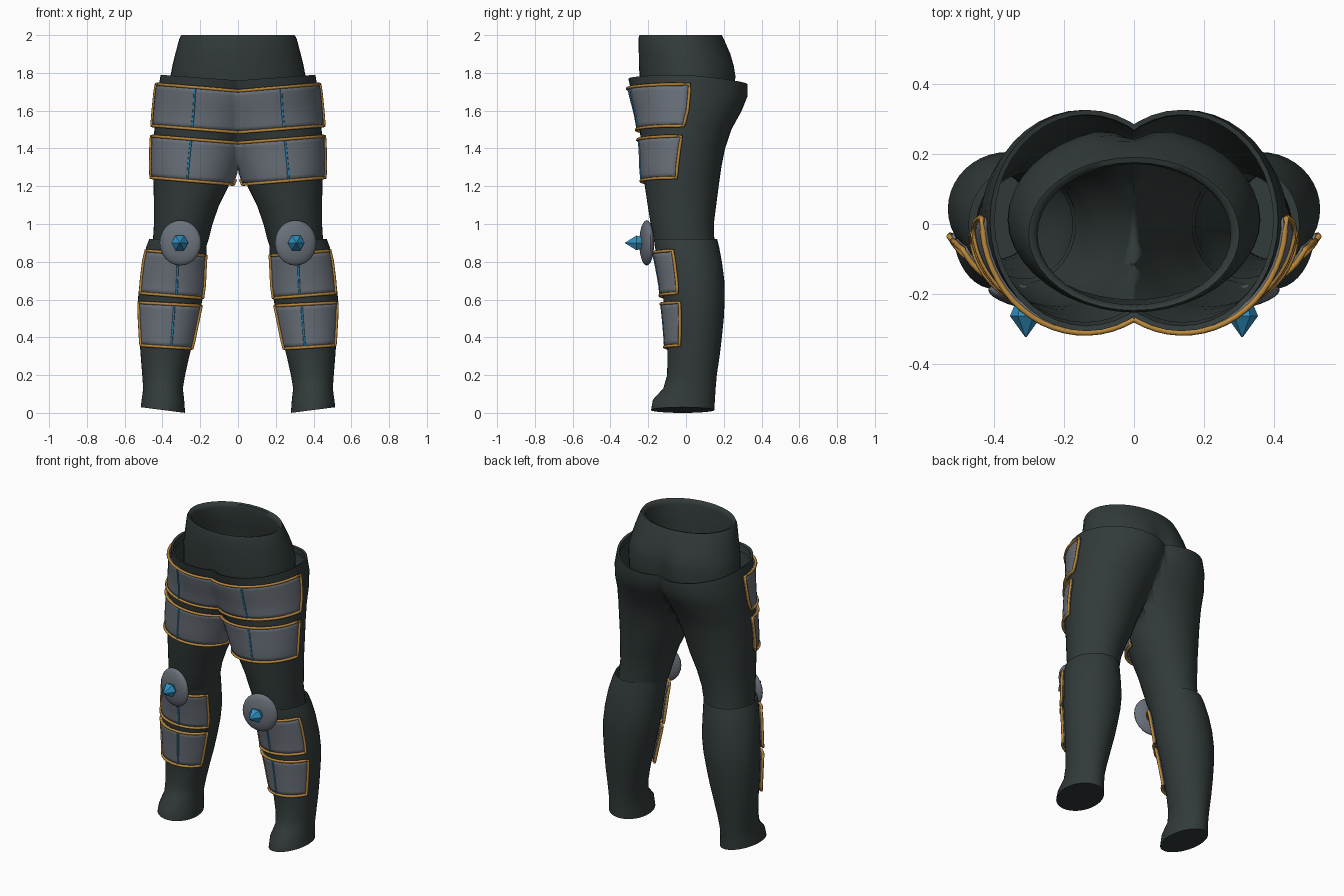
import bpy, bmesh, math
from mathutils import Vector

if "Cube" in bpy.data.objects:
    bpy.data.objects.remove(bpy.data.objects["Cube"])


def material(name, rgb):
    m = bpy.data.materials.new(name)
    m.diffuse_color = (*rgb, 1)
    m.use_nodes = True
    m.node_tree.nodes["Principled BSDF"].inputs["Base Color"].default_value = m.diffuse_color
    return m


DARK = material("dark_cloth", (0.032, 0.043, 0.042))
STEEL = material("steel", (0.145, 0.165, 0.195))
GOLD = material("gold_trim", (0.50, 0.25, 0.045))
BLUE = material("blue_crystal", (0.03, 0.28, 0.53))

# Cross-sections of the +x leg: z, inner x, outer x, front y, back y
THIGH = [(1.79, -.14, .41, -.305, .325), (1.70, -.14, .425, -.288, .325),
         (1.60, -.11, .435, -.262, .295), (1.50, -.07, .443, -.245, .24),
         (1.40, -.025, .448, -.235, .207), (1.30, .015, .45, -.23, .187),
         (1.20, .05, .447, -.218, .173), (1.10, .10, .445, -.203, .16),
         (1.00, .135, .445, -.187, .147), (.92, .155, .45, -.172, .15),
         (.86, .175, .45, -.155, .15)]
CALF = [(.92, .165, .47, -.17, .165), (.88, .166, .485, -.165, .175),
        (.80, .17, .505, -.148, .19), (.70, .174, .52, -.13, .203),
        (.60, .188, .53, -.12, .205), (.50, .21, .527, -.11, .20),
        (.40, .232, .522, -.102, .19), (.30, .258, .515, -.098, .178),
        (.20, .28, .507, -.10, .163), (.13, .292, .502, -.12, .157),
        (.07, .285, .51, -.175, .153), (0, .28, .515, -.185, .15)]


def section(table, z):
    """Centre and radii of the leg at height z."""
    z = min(max(z, table[-1][0]), table[0][0])
    for a, b in zip(table, table[1:]):
        if z >= b[0]:
            k = (a[0] - z) / (a[0] - b[0])
            xi, xo, yf, yb = [p + (q - p) * k for p, q in zip(a[1:], b[1:])]
            return (xi + xo) / 2, (yf + yb) / 2, (xo - xi) / 2, (yb - yf) / 2


def on_leg(table, z, t, d=0.0):
    """Point on the leg, t turning from the front towards +x, raised by d."""
    cx, cy, rx, ry = section(table, z)
    return Vector((cx + (rx + d) * math.sin(t), cy - (ry + d) * math.cos(t), z))


def finish(name, bm, mat, mirror=True, smooth=True, angle=40):
    me = bpy.data.meshes.new(name)
    bm.to_mesh(me)
    bm.free()
    me.materials.append(mat)
    ob = bpy.data.objects.new(name, me)
    bpy.context.collection.objects.link(ob)
    if smooth:
        bpy.ops.object.select_all(action='DESELECT')
        ob.select_set(True)
        bpy.context.view_layer.objects.active = ob
        bpy.ops.object.shade_smooth_by_angle(angle=math.radians(angle))
    if mirror:
        ob.modifiers.new("mirror", 'MIRROR')
    return ob


def grid(rows, closed=False, cap=False):
    """Skin rows of points, top row first."""
    bm = bmesh.new()
    vs = [[bm.verts.new(p) for p in r] for r in rows]
    n = len(rows[0])
    for a, b in zip(vs, vs[1:]):
        for j in range(n if closed else n - 1):
            k = (j + 1) % n
            bm.faces.new((a[j], b[j], b[k], a[k]))
    if cap:
        bm.faces.new(vs[-1][::-1])
    return bm


def tube(name, pts, r, mat, closed=False, sides=6):
    """Thin rod along a line of points."""
    n, rows = len(pts), []
    for i, p in enumerate(pts):
        a = pts[(i - 1) % n] if closed or i else p
        b = pts[(i + 1) % n] if closed or i < n - 1 else p
        t = (b - a).normalized()
        side = t.cross(Vector((.3, -1, .1)))
        side = (side if side.length > .05 else t.orthogonal()).normalized()
        up = t.cross(side)
        rows.append([p + r * (math.cos(q) * side + math.sin(q) * up)
                     for q in (2 * math.pi * s / sides for s in range(sides))])
    if closed:
        rows.append(rows[0])
    bm = grid(rows, True)
    bmesh.ops.remove_doubles(bm, verts=bm.verts, dist=1e-5)
    bmesh.ops.recalc_face_normals(bm, faces=bm.faces)
    finish(name, bm, mat, angle=70)


TURN = [2 * math.pi * i / 40 for i in range(40)]

# Waistband: outer wall rolled over the rim into the inner wall,
# as z, half width, front y, back y, depth of the rear crease
waist = [(1.66, .36, -.235, .26, .05), (1.78, .358, -.245, .275, .04),
         (1.84, .347, -.25, .262, .022), (1.90, .332, -.25, .24, .006),
         (1.98, .311, -.252, .20, 0), (2.0, .300, -.246, .19, 0),
         (1.995, .283, -.236, .175, 0), (1.97, .275, -.23, .17, 0),
         (1.85, .30, -.225, .20, 0), (1.70, .325, -.215, .22, 0)]
rows = []
for z, rx, yf, yb, crease in waist:
    row = []
    for t in TURN:
        x = rx * math.sin(t)
        y = (yf + yb) / 2 - (yb - yf) / 2 * math.cos(t)
        if y > 0:
            y -= crease * math.exp(-(x / .05) ** 2)
        row.append((x, y, z))
    rows.append(row)
bm = grid(rows, True)
bmesh.ops.recalc_face_normals(bm, faces=bm.faces)
finish("waistband", bm, DARK, mirror=False, angle=60)

# Thighs: lip turned inwards at the top, joined along the centre plane
rows = []
for z, d in [(1.74, -.016), (1.785, -.014)] + [(r[0], 0) for r in THIGH]:
    row = []
    for t in TURN:
        p = on_leg(THIGH, z, t, d)
        w = min(max((z - 1.6) / .19, 0), 1)
        p.z -= w * (.03 * (1 - p.x / .41) + .03 * max(p.y, 0) / .33)
        row.append(p)
    rows.append(row)
bm = grid(rows, True)
bmesh.ops.bisect_plane(bm, geom=bm.verts[:] + bm.edges[:] + bm.faces[:],
                       plane_co=(0, 0, 0), plane_no=(1, 0, 0), clear_inner=True)
finish("thighs", bm, DARK, angle=50)

# Lower legs with a slanted closed sole
rows = [[on_leg(CALF, r[0], t) for t in TURN] for r in CALF]
for p in rows[-1]:
    p.z = .03 * (p.x - .28) / .235
finish("lower_legs", grid(rows, True, cap=True), DARK, angle=50)


def plate(name, table, top, bottom, t_in, t_out, tilt, seam):
    """Curved armour plate with gold edging and a blue seam."""
    nr, nc, d = 8, 18, .014

    def tilted(z, t, h):
        p = on_leg(table, z, t, h)
        cx, _, rx, _ = section(table, z)
        p.x = max(p.x, .0)
        p.z -= tilt * min(max((cx + rx - p.x) / min(2 * rx, cx + rx), 0), 1)
        return p

    rows, edge = [], []
    for i in range(nr + 1):
        k = i / nr
        z = top + (bottom - top) * k
        cx, _, rx, _ = section(table, z)
        a = t_in
        if cx < rx + d:                       # stop at the centre plane
            a = max(a, -math.asin(cx / (rx + d)))
        b = t_out - .06 * k
        ts = [a + (b - a) * j / nc for j in range(nc + 1)]
        rows.append([tilted(z, t, d) for t in ts])
        edge.append([tilted(z, t, d + .001) for t in ts])
    ob = finish(name, grid(rows), STEEL)
    s = ob.modifiers.new("thickness", 'SOLIDIFY')
    s.thickness, s.offset = .013, -1
    # Gold edging, left out where both plates meet in the middle
    inner = [r[0] for r in edge[:-1] if r[0].x > .008]
    loop = inner + edge[-1] + [r[-1] for r in edge[-2:0:-1]] + edge[0][::-1]
    whole = len(inner) == nr
    if whole:
        loop.pop()
    tube(name + "_trim", loop, .0085, GOLD, closed=whole)
    line = [tilted(top + (bottom - top) * i / nr,
                   seam[0] + (seam[1] - seam[0]) * i / nr, d) for i in range(nr + 1)]
    tube(name + "_seam", line, .0055, BLUE)


plate("upper_thigh_plate", THIGH, 1.74, 1.52, -1.45, 1.58, .035, (.31, .23))
plate("lower_thigh_plate", THIGH, 1.465, 1.245, -1.40, 1.50, .035, (.20, .12))
plate("upper_shin_plate", CALF, .86, .635, -1.12, 1.12, .028, (-.08, -.15))
plate("lower_shin_plate", CALF, .585, .358, -1.12, 1.12, .018, (-.13, -.18))

# Knee discs
bm = bmesh.new()
bmesh.ops.create_uvsphere(bm, u_segments=24, v_segments=12, radius=1)
for v in bm.verts:
    v.co = Vector((.305 + .11 * v.co.x, -.208 + .034 * v.co.y - .02 * -v.co.x,
                   .90 + .12 * v.co.z))
finish("knee_disc", bm, STEEL)

# Six-sided crystals on the knees
rows = [[(.308 + r * math.cos(i * math.pi / 3), y, .90 + r * math.sin(i * math.pi / 3))
         for i in range(6)] for y, r in [(-.225, .03), (-.262, .045), (-.322, .002)]]
bm = grid(rows, True, cap=True)
bmesh.ops.recalc_face_normals(bm, faces=bm.faces)
finish("knee_crystal", bm, BLUE, smooth=False)
